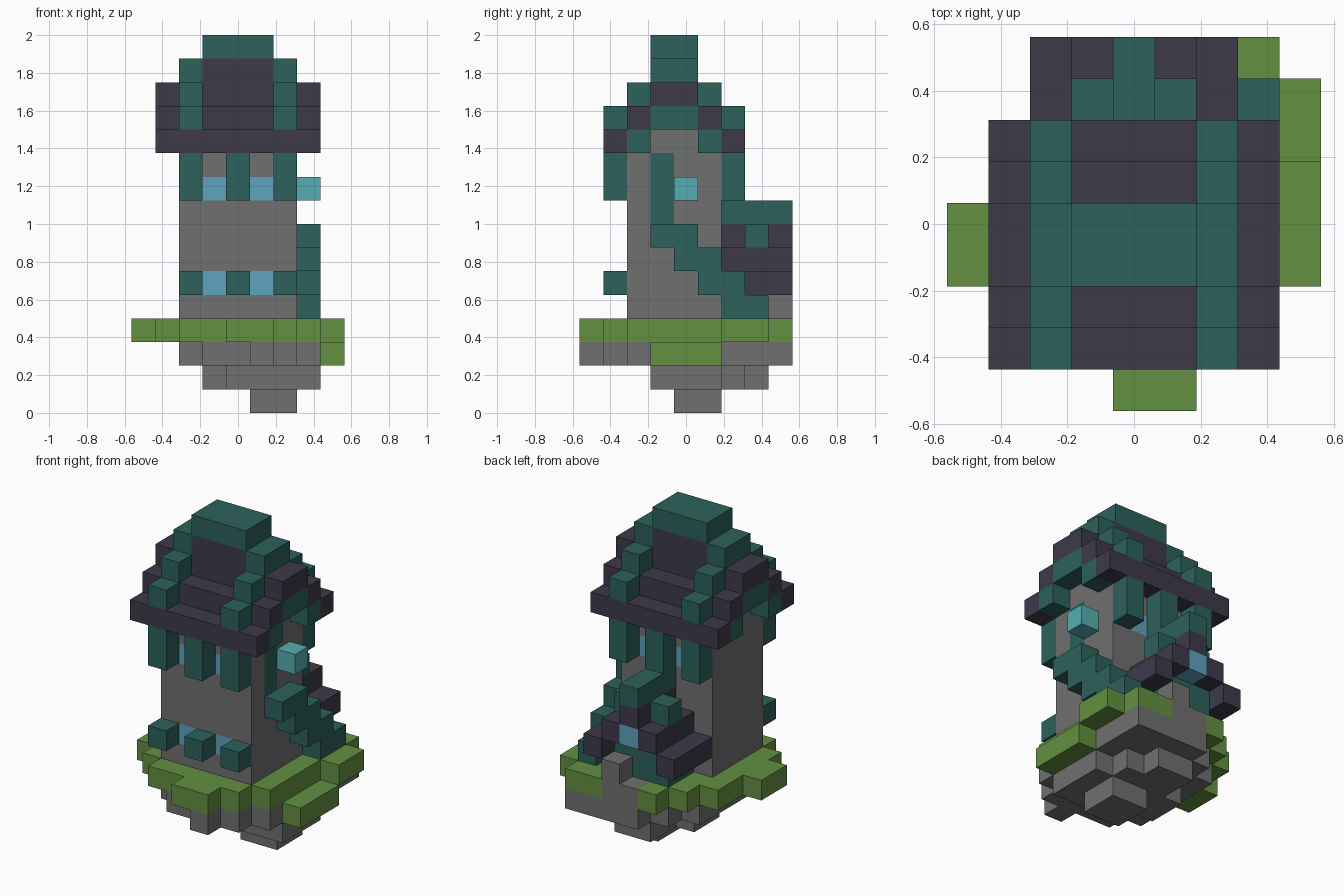
import bpy
import bmesh
from mathutils import Vector

U = 0.125       # edge length of one block
HALF = 4.5      # half of the nine-block footprint

if "Cube" in bpy.data.objects:
    bpy.data.objects.remove(bpy.data.objects["Cube"], do_unlink=True)


def make_material(name, rgb):
    linear = [((c / 255 + 0.055) / 1.055) ** 2.4 for c in rgb] + [1.0]
    mat = bpy.data.materials.new(name)
    mat.use_nodes = True
    mat.diffuse_color = linear
    bsdf = next(n for n in mat.node_tree.nodes if n.type == 'BSDF_PRINCIPLED')
    bsdf.inputs["Base Color"].default_value = linear
    bsdf.inputs["Roughness"].default_value = 0.9
    return mat


stone = make_material("stone grey", (112, 112, 112))
grass = make_material("grass green", (98, 144, 65))
slate = make_material("slate purple", (61, 58, 73))
timber = make_material("teal timber", (44, 97, 91))
glass = make_material("window blue", (95, 163, 190))
glow = make_material("lantern cyan", (86, 174, 178))

cells = {}      # block position -> part name
parts = {}      # part name -> material


def block(name, mat, xs, ys, zs):
    """Fill an inclusive range of blocks; later parts replace earlier ones."""
    parts[name] = mat
    spans = [(s, s) if isinstance(s, int) else s for s in (xs, ys, zs)]
    for x in range(spans[0][0], spans[0][1] + 1):
        for y in range(spans[1][0], spans[1][1] + 1):
            for z in range(spans[2][0], spans[2][1] + 1):
                cells[x, y, z] = name


# Floating rock, from its tip up
block("rock_tip", stone, (5, 6), (4, 5), 0)
block("rock_lower", stone, 3, (4, 5), 1)
block("rock_lower", stone, (4, 5), (3, 7), 1)
block("rock_lower", stone, 6, (3, 6), 1)
block("rock_lower", stone, 7, (3, 5), 1)
block("rock_upper", stone, 2, (2, 6), 2)
block("rock_upper", stone, (3, 4), (1, 7), 2)
block("rock_upper", stone, 5, (0, 8), 2)
block("rock_upper", stone, 6, (1, 8), 2)
block("rock_upper", stone, 7, (2, 8), 2)
block("rock_upper", stone, 4, 8, 2)

# Grass layer
block("grass", grass, 0, (3, 4), 3)
block("grass", grass, 1, (2, 6), 3)
block("grass", grass, 2, (1, 7), 3)
block("grass", grass, 3, (1, 8), 3)
block("grass", grass, (4, 5), (0, 7), 3)
block("grass", grass, 6, (1, 8), 3)
block("grass", grass, 7, (2, 8), 3)
block("grass", grass, 8, (6, 7), 3)
block("grass_ledge", grass, 8, (3, 5), 2)
block("path", stone, (4, 5), 8, 3)
block("path_post", stone, 5, 8, 4)

# Tower walls
block("tower", stone, (2, 6), (2, 5), (4, 11))

# Main roof: dark slopes stepping in from both eaves
for step in range(3):
    for y in (1 + step, 6 - step):
        block("roof", slate, (1, 7), y, 11 + step)
block("roof", slate, (2, 6), (2, 5), 12)
block("roof", slate, (3, 5), (3, 4), 14)
block("roof_ridge", timber, (3, 5), (3, 4), 15)

# Roof ribs and the gable boards under both ends
for x in (2, 6):
    for step in range(3):
        for y in (1 + step, 6 - step):
            block("roof_ribs", timber, x, y, 12 + step)
for x in (1, 7):
    for y in (2, 5):
        block("gable_boards", timber, x, y, 11)
    block("gable_boards", timber, x, (3, 4), 12)

# Window posts and panes
for x in (2, 4, 6):
    for y in (1, 6):
        block("upper_window_posts", timber, x, y, (9, 10))
    block("lower_window_posts", timber, x, 1, 5)
for x in (3, 5):
    for y in (2, 5):
        block("upper_windows", glass, x, y, 9)
    block("lower_windows", glass, x, 2, 5)

# Side door, lantern and stairs
block("side_door", timber, 6, 3, (8, 10))
block("lantern", glow, 7, 4, 9)
for step in range(4):
    block("stairs", timber, 7, (3 + step, 4 + step), 7 - step)

# Rear porch with its own gabled roof
block("porch_wall", timber, (3, 5), (6, 7), (4, 5))
for x in (2, 6):
    block("porch_roof", slate, x, (6, 8), 5)
block("porch_roof", slate, (3, 5), (6, 8), 6)
block("porch_roof", slate, 4, (6, 8), 7)
block("porch_window", glass, 4, 8, 6)
block("porch_ridge", timber, 4, (6, 8), 8)
for x in (3, 5):
    block("porch_ribs", timber, x, 7, 7)

# Turn each part into a mesh made of its exposed faces only
for name, mat in parts.items():
    bm = bmesh.new()
    for cell in [c for c, owner in cells.items() if owner == name]:
        centre = Vector(cell) + Vector((0.5 - HALF, 0.5 - HALF, 0.5))
        for axis in range(3):
            for sign in (-1, 1):
                n = Vector((0, 0, 0))
                n[axis] = sign
                if tuple(int(a + b) for a, b in zip(cell, n)) in cells:
                    continue
                u = Vector((0, 0, 0))
                u[(axis + 1) % 3] = 0.5
                v = n.cross(u)
                mid = centre + n * 0.5
                corners = (mid - u - v, mid + u - v, mid + u + v, mid - u + v)
                bm.faces.new([bm.verts.new(c * U) for c in corners])
    bmesh.ops.remove_doubles(bm, verts=bm.verts[:], dist=U / 100)
    bmesh.ops.dissolve_limit(bm, angle_limit=0.01, verts=bm.verts[:], edges=bm.edges[:])
    mesh = bpy.data.meshes.new(name)
    bm.to_mesh(mesh)
    bm.free()
    mesh.materials.append(mat)
    bpy.context.collection.objects.link(bpy.data.objects.new(name, mesh))
